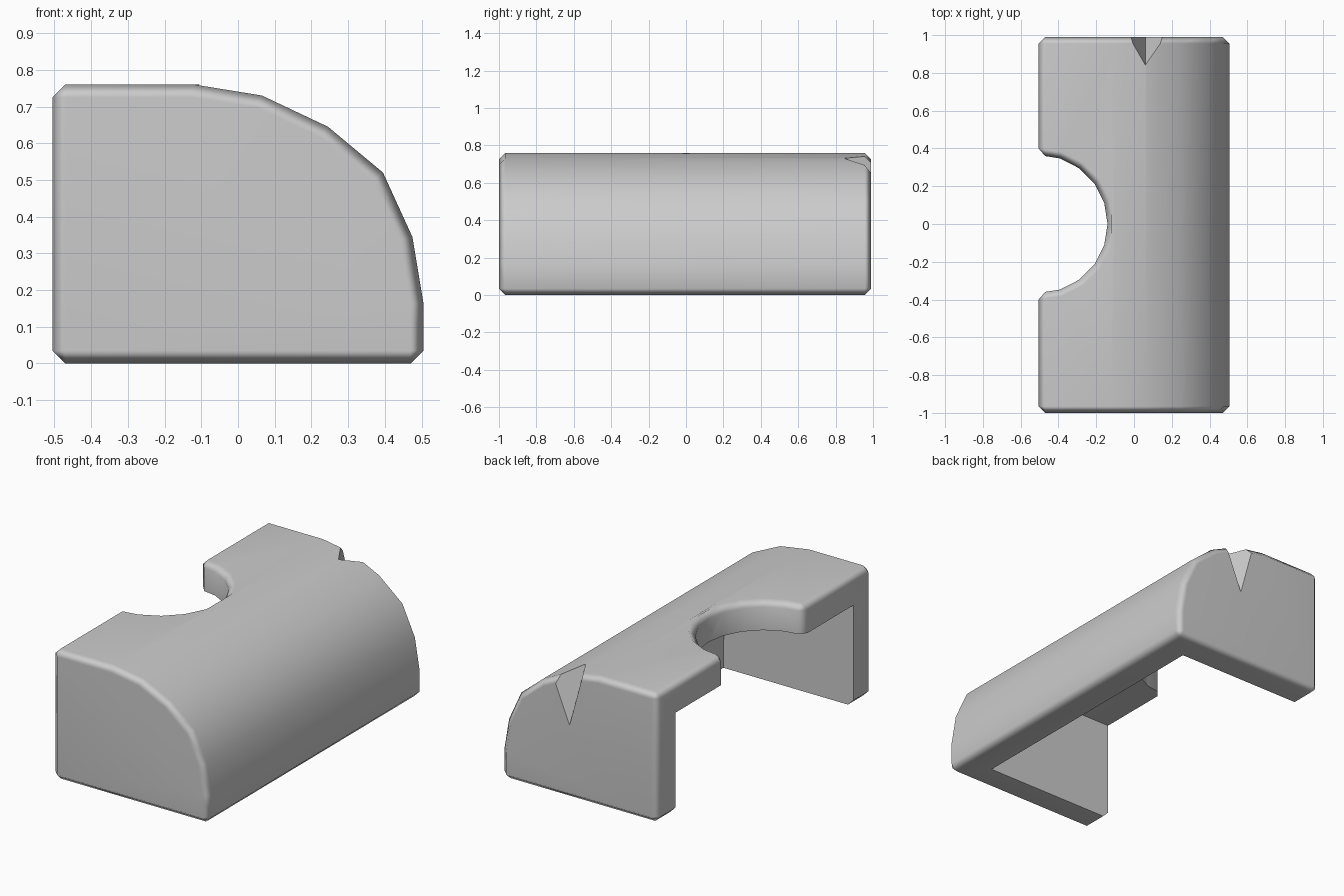
import bpy, bmesh, math
from mathutils import Vector

if "Cube" in bpy.data.objects:
    bpy.data.objects.remove(bpy.data.objects["Cube"])


def new_object(name, bm):
    bmesh.ops.recalc_face_normals(bm, faces=bm.faces[:])
    me = bpy.data.meshes.new(name)
    bm.to_mesh(me)
    bm.free()
    ob = bpy.data.objects.new(name, me)
    bpy.context.collection.objects.link(ob)
    return ob


def prism(name, profile, y0, y1):
    bm = bmesh.new()
    face = bm.faces.new([bm.verts.new((x, y0, z)) for x, z in profile])
    ext = bmesh.ops.extrude_face_region(bm, geom=[face])
    verts = [g for g in ext["geom"] if isinstance(g, bmesh.types.BMVert)]
    bmesh.ops.translate(bm, verts=verts, vec=(0, y1 - y0, 0))
    return new_object(name, bm)


def apply_mod(ob, kind, **settings):
    mod = ob.modifiers.new(kind.lower(), kind)
    for key, value in settings.items():
        setattr(mod, key, value)
    bpy.context.view_layer.objects.active = ob
    bpy.ops.object.modifier_apply(modifier=mod.name)


def cut(ob, cutter):
    apply_mod(ob, 'BOOLEAN', operation='DIFFERENCE', solver='EXACT', object=cutter)
    bpy.data.objects.remove(cutter)


# Outer body: flat top rolling over into the right side
outer = [(-.505, 0), (-.505, .76), (-.12, .76), (.065, .73), (.245, .645),
         (.395, .52), (.475, .345), (.505, .165), (.505, 0)]
cover = prism("curved_cover", outer, -1, .99)

# Round cutout in the open left edge
bm = bmesh.new()
bmesh.ops.create_cone(bm, cap_ends=True, segments=20, radius1=.365, radius2=.365, depth=3)
bmesh.ops.translate(bm, verts=bm.verts[:], vec=(-.505, 0, .4))
cut(cover, new_object("round_cutter", bm))

# Chamfer all outer edges
apply_mod(cover, 'BEVEL', width=.035, segments=1, limit_method='ANGLE',
          angle_limit=math.radians(40))

# Hollow inside, open at the bottom and left
inner = [(-.7, -.2), (-.7, .59), (-.14, .59), (.02, .565), (.165, .5),
         (.265, .41), (.32, .295), (.335, .15), (.335, -.2)]
cut(cover, prism("cavity_cutter", inner, -.825, .82))

# V-shaped nick in the back top edge
top, low = Vector((.06, .84, .735)), Vector((.06, .99, .43))
mid = (top + low) / 2
left, right = Vector((-.03, .99, .76)), Vector((.17, .99, .70))
points = [top + (top - low) * .4, low + (low - top) * .4,
          mid + (left - mid) * 2.5, mid + (right - mid) * 2.5]
bm = bmesh.new()
for p in points:
    bm.verts.new(p)
bmesh.ops.convex_hull(bm, input=bm.verts[:])
cut(cover, new_object("nick_cutter", bm))

# Soft shading with flat large faces
bpy.ops.object.select_all(action='DESELECT')
cover.select_set(True)
bpy.context.view_layer.objects.active = cover
bpy.ops.object.shade_smooth_by_angle(angle=math.radians(50))
cover.modifiers.new("weighted_normals", 'WEIGHTED_NORMAL').keep_sharp = True
